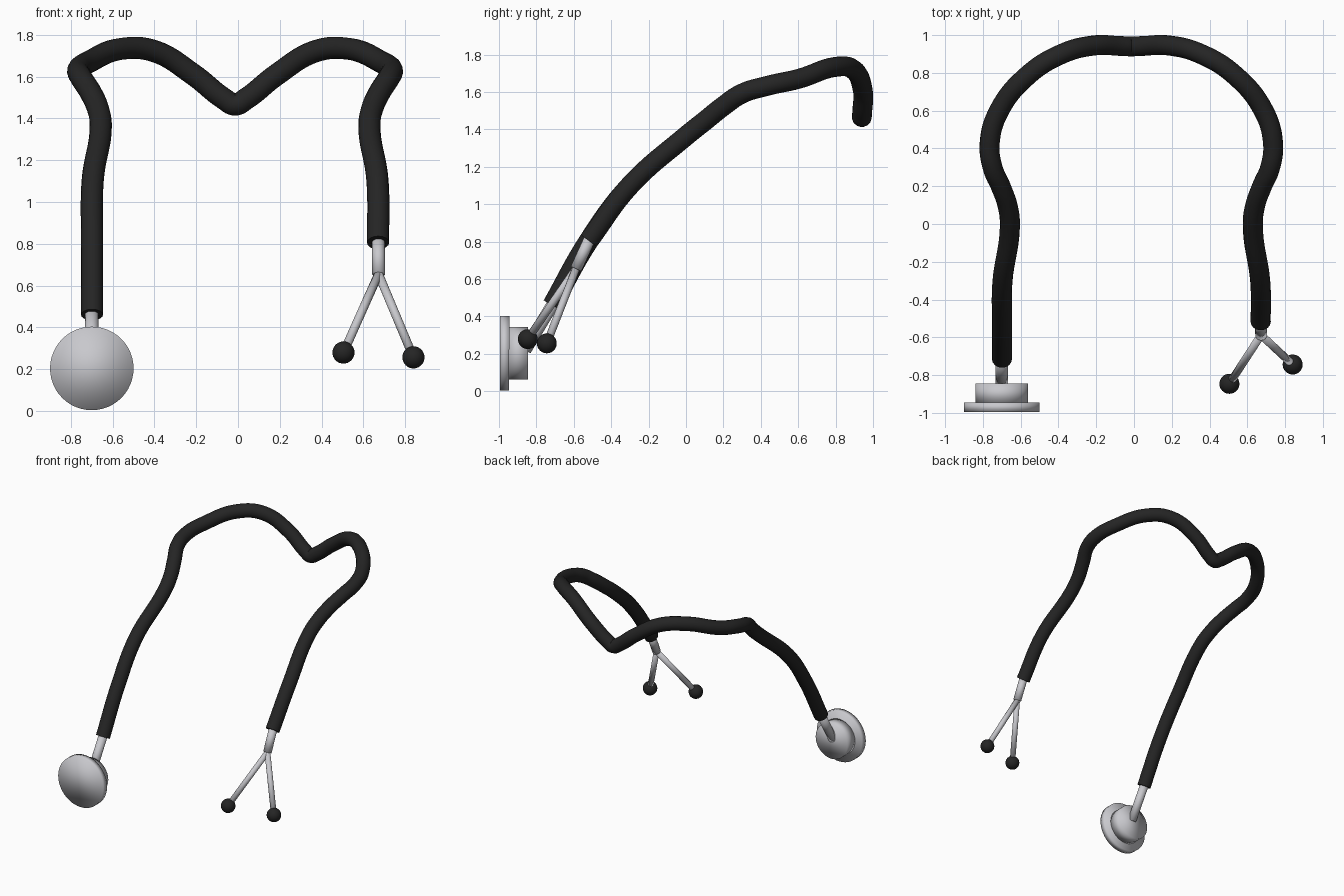
import bpy
from mathutils import Vector

if "Cube" in bpy.data.objects:
    bpy.data.objects.remove(bpy.data.objects["Cube"])


def material(name, rgb):
    m = bpy.data.materials.new(name)
    m.diffuse_color = (*rgb, 1)
    m.use_nodes = True
    m.node_tree.nodes["Principled BSDF"].inputs["Base Color"].default_value = m.diffuse_color
    return m


RUBBER = material("black rubber", (0.018, 0.018, 0.018))
METAL = material("brushed metal", (0.58, 0.58, 0.61))


def finish(name, mat):
    ob = bpy.context.object
    ob.name = name
    ob.data.materials.append(mat)
    bpy.ops.object.shade_smooth()
    return ob


def rod(name, a, b, radius, mat, sides=24):
    """Cylinder running from point a to point b."""
    a, b = Vector(a), Vector(b)
    d = b - a
    bpy.ops.mesh.primitive_cylinder_add(vertices=sides, radius=radius, depth=d.length,
                                        location=(a + b) / 2)
    bpy.context.object.rotation_euler = d.to_track_quat('Z', 'Y').to_euler()
    return finish(name, mat)


def ball(name, at, radius, mat):
    bpy.ops.mesh.primitive_uv_sphere_add(segments=32, ring_count=16, radius=radius, location=at)
    return finish(name, mat)


# Flexible hose: half path from the open end to the middle dip, mirrored about MID
MID = -0.014
half = [(0.685, -0.52, 0.805), (0.682, -0.30, 1.10), (0.643, 0.0, 1.365),
        (0.656, 0.10, 1.445), (0.692, 0.20, 1.525), (0.735, 0.30, 1.592),
        (0.75, 0.43, 1.632), (0.70, 0.60, 1.67), (0.545, 0.79, 1.733),
        (0.38, 0.895, 1.72), (0.20, 0.945, 1.61), (0.05, 0.942, 1.492)]
left = [(0.685, -0.715, 0.46)] + half
path = [(MID - x, y, z) for x, y, z in left]
path += [(MID, 0.94, 1.466)]
path += [(MID + x, y, z) for x, y, z in reversed(half)]

curve = bpy.data.curves.new("hose", 'CURVE')
curve.dimensions = '3D'
curve.bevel_depth = 0.053
curve.bevel_resolution = 6
curve.resolution_u = 8
curve.use_fill_caps = True
spline = curve.splines.new('BEZIER')
spline.bezier_points.add(len(path) - 1)
for p, co in zip(spline.bezier_points, path):
    p.co = co
    p.handle_left_type = p.handle_right_type = 'AUTO'
hose = bpy.data.objects.new("hose", curve)
bpy.context.collection.objects.link(hose)
bpy.ops.object.select_all(action='DESELECT')
hose.select_set(True)
bpy.context.view_layer.objects.active = hose
bpy.ops.object.convert(target='MESH')
finish("hose", RUBBER)

# Chest piece: wide front disc, narrower drum behind it, and its stem
CX, CZ = -0.70, 0.203
rod("chest_disc", (CX, -0.995, CZ), (CX, -0.945, CZ), 0.2, METAL, 48)
rod("chest_drum", (CX, -0.95, CZ), (CX, -0.845, CZ), 0.14, METAL, 48)
rod("chest_stem", (CX, -0.86, 0.22), (CX, -0.70, 0.487), 0.033, METAL)

# Ear fork: short stem splitting into two thin tubes with soft tips
FORK = (0.673, -0.588, 0.655)
rod("fork_stem", (0.672, -0.51, 0.825), FORK, 0.031, METAL)
for side, tip in (("left", (0.505, -0.846, 0.279)), ("right", (0.84, -0.744, 0.256))):
    rod(side + "_ear_tube", FORK, tip, 0.021, METAL)
    ball(side + "_ear_tip", tip, 0.053, RUBBER)
